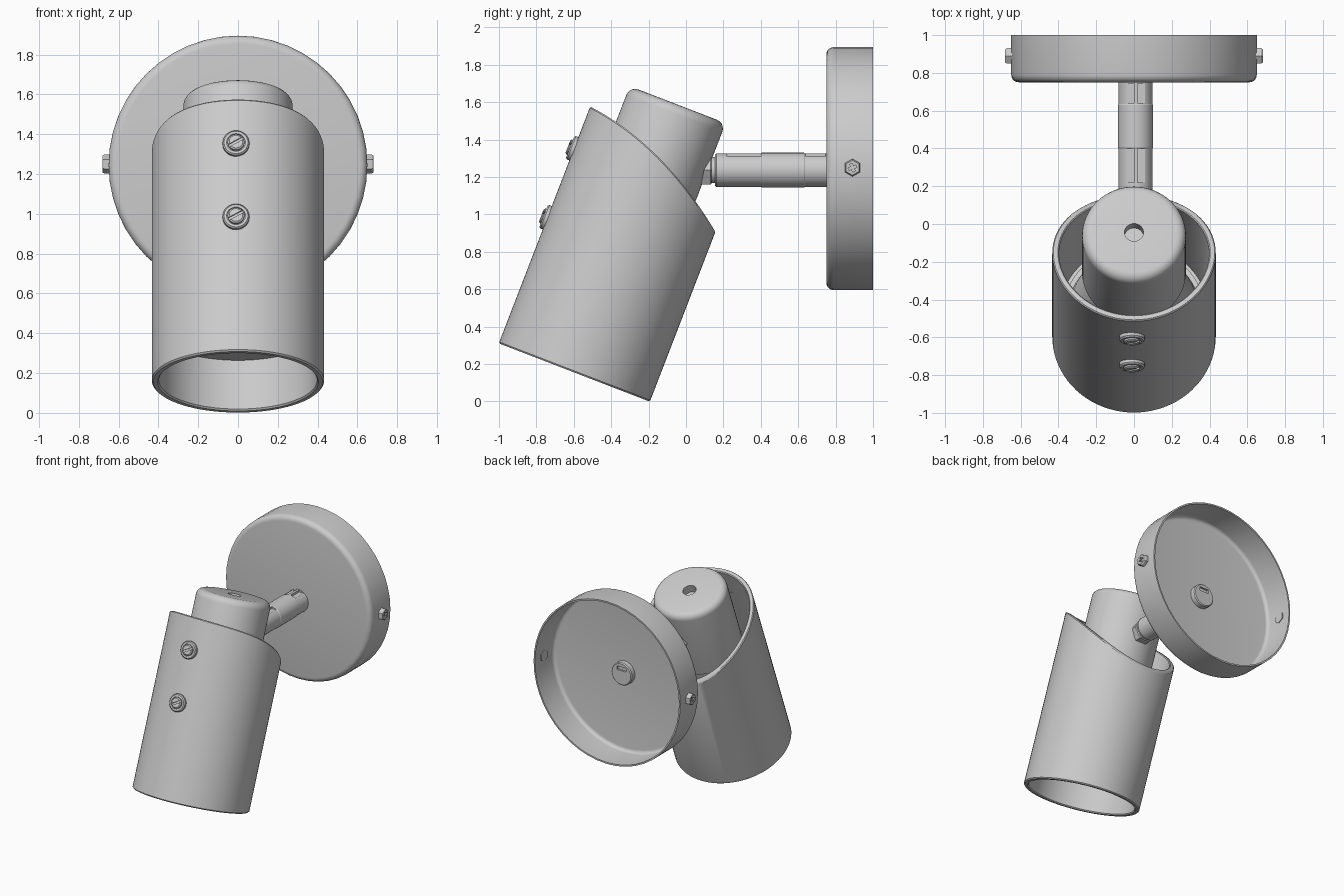
import bpy, bmesh, math
from mathutils import Matrix, Vector

if "Cube" in bpy.data.objects:
    bpy.data.objects.remove(bpy.data.objects["Cube"])

grey = bpy.data.materials.new("light grey metal")
grey.diffuse_color = (0.6, 0.6, 0.6, 1)
grey.use_nodes = True
grey.node_tree.nodes["Principled BSDF"].inputs["Base Color"].default_value = grey.diffuse_color


def T(x, y, z):
    return Matrix.Translation((x, y, z))


def R(deg, axis):
    return Matrix.Rotation(math.radians(deg), 4, axis)


def lathe(name, profile, matrix, seg=64, height=None, closed=False):
    """Revolve (radius, height) points about z; height(u, v) may bend the rings."""
    bm = bmesh.new()
    rings = []
    for r, v in profile:
        if r == 0:
            rings.append([bm.verts.new((0, 0, v))] * seg)
            continue
        ring = []
        for i in range(seg):
            a = 2 * math.pi * i / seg
            x, y = r * math.cos(a), r * math.sin(a)
            ring.append(bm.verts.new((x, y, height(y, v) if height else v)))
        rings.append(ring)
    pairs = list(zip(rings, rings[1:]))
    if closed:
        pairs.append((rings[-1], rings[0]))
    for a, b in pairs:
        for i in range(seg):
            j = (i + 1) % seg
            quad = list(dict.fromkeys((a[i], a[j], b[j], b[i])))
            bm.faces.new(quad)
    bmesh.ops.recalc_face_normals(bm, faces=bm.faces[:])
    bm.transform(matrix)
    mesh = bpy.data.meshes.new(name)
    bm.to_mesh(mesh)
    bm.free()
    obj = bpy.data.objects.new(name, mesh)
    bpy.context.collection.objects.link(obj)
    mesh.materials.append(grey)
    return obj


def cut(obj, size, matrix):
    """Cut a box-shaped slot out of an object."""
    bm = bmesh.new()
    bmesh.ops.create_cube(bm, size=1, matrix=matrix @ Matrix.Diagonal((*size, 1)))
    mesh = bpy.data.meshes.new("slot_cutter")
    bm.to_mesh(mesh)
    bm.free()
    mesh.materials.append(grey)
    cutter = bpy.data.objects.new("slot_cutter", mesh)
    bpy.context.collection.objects.link(cutter)
    cutter.hide_render = True
    bpy.context.view_layer.objects.active = obj
    mod = obj.modifiers.new("slot", 'BOOLEAN')
    mod.operation = 'DIFFERENCE'
    mod.solver = 'EXACT'
    mod.object = cutter
    bpy.ops.object.modifier_apply(modifier=mod.name)
    bpy.data.objects.remove(cutter)


def corner(r, v, rad, a0, a1, n=5):
    """Rounded profile corner."""
    return [(r + rad * math.cos(math.radians(a0 + (a1 - a0) * i / n)),
             v + rad * math.sin(math.radians(a0 + (a1 - a0) * i / n))) for i in range(n + 1)]


# Tilted frame of the lamp head
head = T(0, -0.597, 0.155) @ R(-21.1, 'X')


# Shade tube, its top trimmed along a curved slant (v > 0.5 marks the top rings)
def slant(u, v):
    return v if v < 0.5 else 1.238 - 0.443 * u - 0.39 * u * u + (v - 1)


lathe("shade_tube", [(0.426, 0), (0.433, 0.008), (0.433, 0.993), (0.427, 1.0), (0.403, 1.0),
                     (0.397, 0.993), (0.397, 0.008), (0.404, 0)], head, 80, slant, closed=True)

# Socket cup with a cable hole on top
lathe("socket_cup", [(0, 1.47), (0.05, 1.47), (0.05, 1.535)]
      + corner(0.225, 1.485, 0.05, 90, 0)
      + [(0.275, 0.95), (0.25, 0.935), (0, 0.935)], head)

# Reflector lamp inside the shade
lathe("reflector_lamp", [(0, 0.95), (0.24, 0.95), (0.24, 0.72), (0.33, 0.45), (0.35, 0.36),
                         (0.375, 0.36), (0.375, 0.33), (0.398, 0.33), (0.398, 0.27),
                         (0.35, 0.265), (0, 0.265)], head)

# Two slotted screws on the shade front
for i, v in enumerate((1.115, 0.72)):
    m = head @ T(-0.01, -0.425, v) @ R(90, 'X')
    s = lathe(f"shade_screw_{i + 1}", [(0, -0.03), (0.05, -0.03), (0.05, 0), (0.067, 0), (0.067, 0.022),
                                       (0.06, 0.03), (0.047, 0.03), (0.047, 0.022),
                                       (0.042, 0.022), (0.042, 0.036), (0.034, 0.042), (0, 0.042)], m, 32)
    cut(s, (0.1, 0.014, 0.02), m @ T(0, 0, 0.042) @ R(30, 'Z'))

# Wall canopy: a shallow pan open at the back
pan = T(0, 0.75, 1.245) @ R(-90, 'X')
lathe("wall_canopy", [(0, 0)] + corner(0.61, 0.04, 0.04, -90, 0) + [(0.65, 0.25), (0.638, 0.25)]
      + corner(0.61, 0.04, 0.028, 0, -90) + [(0, 0.012)], pan, 48)

# Hex bolts on the canopy sides with cross recesses
for name, side in (("left", -1), ("right", 1)):
    m = T(side * 0.63, 0.89, 1.25) @ R(90 * side, 'Y')
    b = lathe(f"canopy_bolt_{name}", [(0, 0), (0.047, 0), (0.047, 0.043), (0.04, 0.052), (0, 0.052)], m, 6)
    for a in (0, 90):
        cut(b, (0.045, 0.014, 0.03), m @ T(0, 0, 0.052) @ R(a + 20, 'Z'))

# Arm with grooves on top, ending behind the canopy plate
arm_m = T(0.008, 0, 1.237) @ R(-90, 'X')
arm = lathe("arm", [(0, 0.155), (0.083, 0.155), (0.09, 0.162), (0.09, 0.40), (0.093, 0.405),
                    (0.093, 0.63), (0.09, 0.635), (0.09, 0.80), (0.083, 0.807), (0, 0.807)], arm_m, 40)
for y0, y1 in ((0.22, 0.40), (0.64, 0.745)):
    for x in (-0.019, 0.039):
        cut(arm, (0.04, y1 - y0, 0.06), T(x, (y0 + y1) / 2, 1.34))
cut(arm, (0.08, 0.03, 0.03), T(0.008, 0.807, 1.28))

# Pivot stud and hex nut joining arm and cup
lathe("pivot_stud", [(0, 0.03), (0.07, 0.03), (0.07, 0.19), (0, 0.19)], arm_m, 32)
lathe("pivot_nut", [(0, 0.075), (0.08, 0.075), (0.09, 0.083), (0.09, 0.13), (0.083, 0.137), (0, 0.137)],
      arm_m, 6)

# Smooth shading with crisp edges
bpy.ops.object.select_all(action='DESELECT')
for o in bpy.context.scene.objects:
    o.select_set(True)
    bpy.context.view_layer.objects.active = o
bpy.ops.object.shade_smooth_by_angle(angle=math.radians(30))
